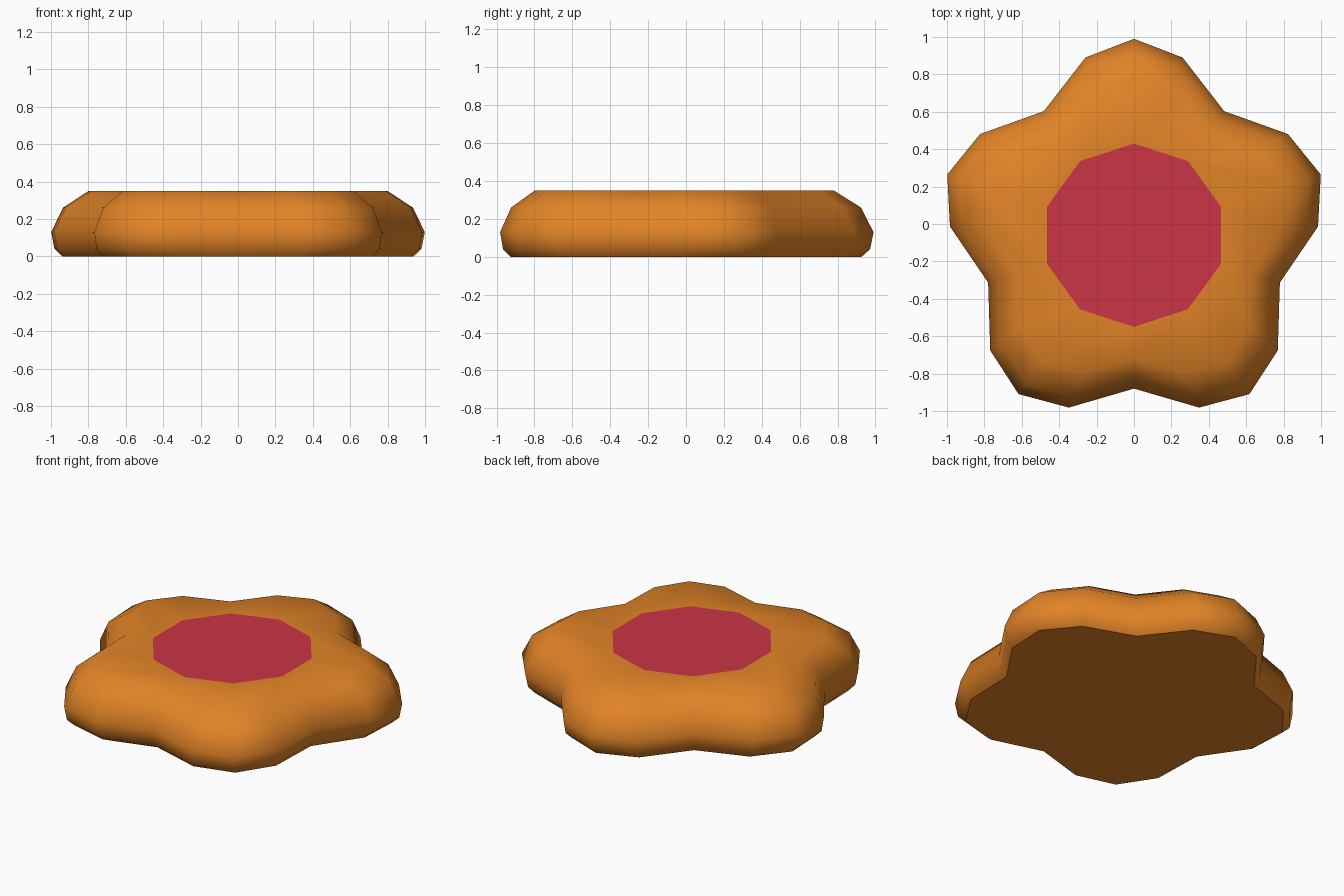
import bpy, bmesh, math

if "Cube" in bpy.data.objects:
    bpy.data.objects.remove(bpy.data.objects["Cube"])

CY = -0.06  # centre of the five-fold star


def material(name, rgb):
    m = bpy.data.materials.new(name)
    m.diffuse_color = (*rgb, 1)
    m.use_nodes = True
    m.node_tree.nodes["Principled BSDF"].inputs["Base Color"].default_value = m.diffuse_color
    return m


orange = material("orange", (0.76, 0.23, 0.02))
red = material("red", (0.60, 0.035, 0.06))

# One petal: (angle in degrees, radius) for tip, shoulder, valley, shoulder
petal = [(0, 1.05), (15.3, 0.985), (36, 0.82), (56.7, 0.985)]
outline = [(math.radians(90 - 72 * k - a), r) for k in range(5) for a, r in petal]

# Side profile: (scale of outline, height)
profile = [(0.94, 0.0), (0.983, 0.04), (1.0, 0.13), (0.937, 0.26), (0.80, 0.35)]


def ring(bm, pts, scale, z):
    return [bm.verts.new((r * scale * math.cos(a), CY + r * scale * math.sin(a), z))
            for a, r in pts]


bm = bmesh.new()
rings = [ring(bm, outline, s, z) for s, z in profile]
n = len(outline)

# Rounded sides
for lo, hi in zip(rings, rings[1:]):
    for i in range(n):
        j = (i + 1) % n
        bm.faces.new((lo[i], lo[j], hi[j], hi[i])).smooth = True

# Top, from the rim to the ten-sided centre
centre = ring(bm, [(math.radians(90 - 36 * i), 0.49) for i in range(10)], 1, 0.35)
top = rings[-1]
for i in range(10):
    j = (i + 1) % 10
    bm.faces.new((top[2 * i], top[2 * i + 1], top[(2 * i + 2) % n],
                  centre[j], centre[i])).smooth = True

# Red centre and flat underside
bm.faces.new(centre).material_index = 1
bm.faces.new(rings[0])
bmesh.ops.recalc_face_normals(bm, faces=bm.faces[:])

mesh = bpy.data.meshes.new("flower_body")
bm.to_mesh(mesh)
bm.free()
mesh.materials.append(orange)
mesh.materials.append(red)
bpy.context.collection.objects.link(bpy.data.objects.new("flower_body", mesh))
